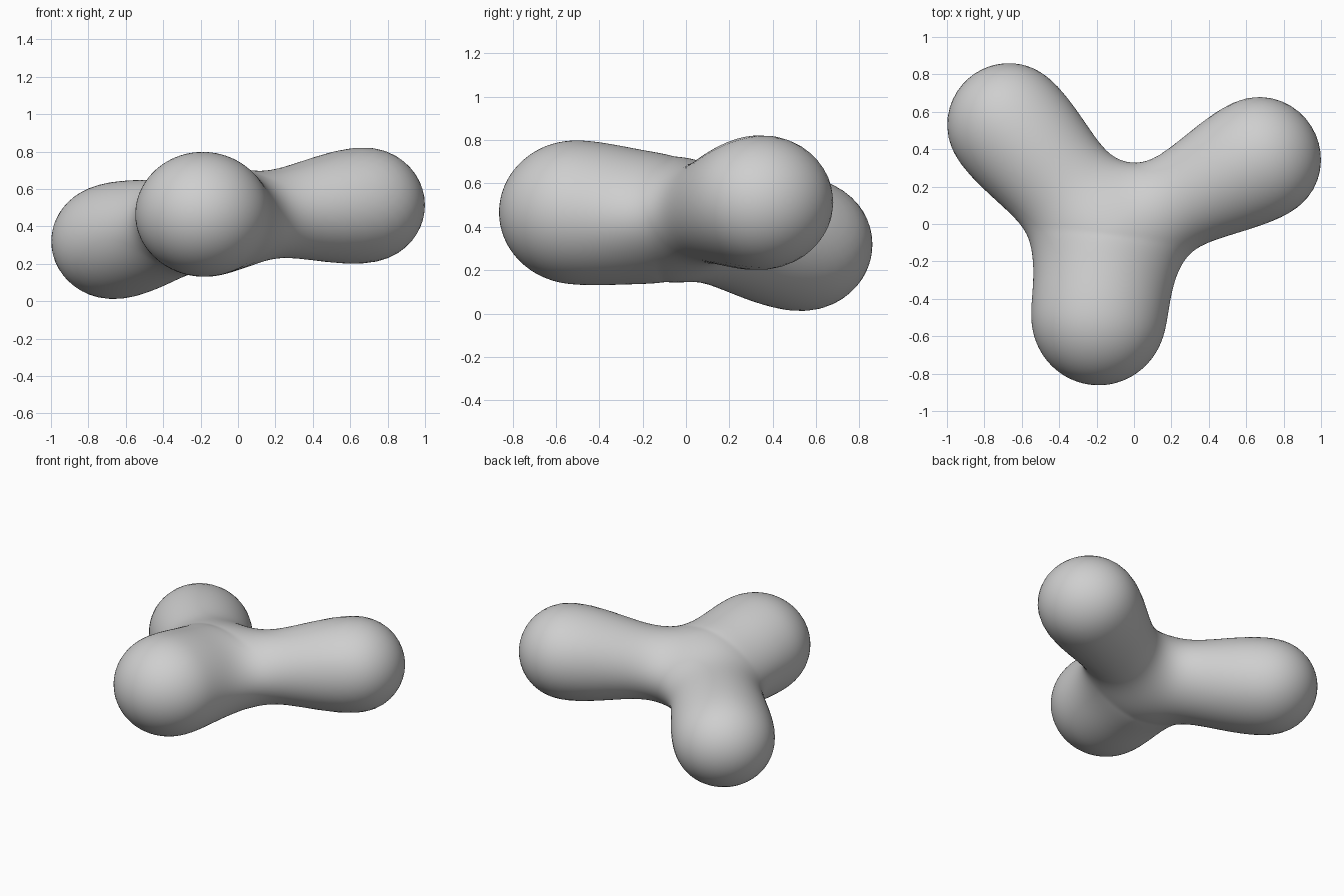
import bpy
import bmesh
import math
from mathutils import Vector

cube = bpy.data.objects.get("Cube")
if cube:
    bpy.data.objects.remove(cube, do_unlink=True)

# Central hub and the three limbs: (tip centre, tip radius, taper power)
HUB = Vector((-0.14, -0.08, 0.435))
HUB_RADII = (0.36, 0.36, 0.21)
ROOT_RADIUS = 0.225
LIMBS = [
    (Vector((-0.668, 0.528, 0.32)), 0.338, 0.9),   # back right
    (Vector((0.663, 0.345, 0.514)), 0.344, 2.1),    # left, with a longer neck
    (Vector((-0.19, -0.51, 0.468)), 0.354, 0.35),  # front, short and full
]
FLATTEN = 1.07   # limbs are slightly wider than tall
BLEND = 0.06     # softness of the joins


def limb_distance(p, tip, radius, power):
    """Distance to a limb that swells from the hub to a round tip."""
    axis = tip - HUB
    rel = p - HUB
    t = min(1.0, max(0.0, rel.dot(axis) / axis.length_squared))
    off = rel - axis * t
    off.z *= FLATTEN
    swell = (t * t * (3 - 2 * t)) ** power
    return off.length - (ROOT_RADIUS + (radius - ROOT_RADIUS) * swell)


def surface(p):
    """Soft union of the hub and the limbs, negative inside."""
    q = p - HUB
    scaled = Vector([a / r for a, r in zip(q, HUB_RADII)])
    ds = [(scaled.length - 1) * HUB_RADII[2]]
    ds += [limb_distance(p, *limb) for limb in LIMBS]
    low = min(ds)
    return low - BLEND * math.log(sum(math.exp((low - d) / BLEND) for d in ds))


# Push every point of a sphere out from the hub onto the blended surface
bm = bmesh.new()
bmesh.ops.create_icosphere(bm, subdivisions=6, radius=1.0)
for v in bm.verts:
    ray = v.co.normalized()
    near, far = 0.0, 1.6
    for _ in range(18):
        mid = (near + far) / 2
        if surface(HUB + ray * mid) < 0:
            near = mid
        else:
            far = mid
    v.co = HUB + ray * near

# Soften the joins a little
for _ in range(4):
    bmesh.ops.smooth_vert(bm, verts=bm.verts, factor=0.5,
                          use_axis_x=True, use_axis_y=True, use_axis_z=True)
for f in bm.faces:
    f.smooth = True

mesh = bpy.data.meshes.new("three_lobed_body")
bm.to_mesh(mesh)
bm.free()
body = bpy.data.objects.new("three_lobed_body", mesh)
bpy.context.collection.objects.link(body)

# Plain grey material
grey = bpy.data.materials.new("mid_grey")
grey.use_nodes = True
colour = (0.62, 0.62, 0.62, 1.0)
grey.diffuse_color = colour
grey.node_tree.nodes["Principled BSDF"].inputs["Base Color"].default_value = colour
mesh.materials.append(grey)
